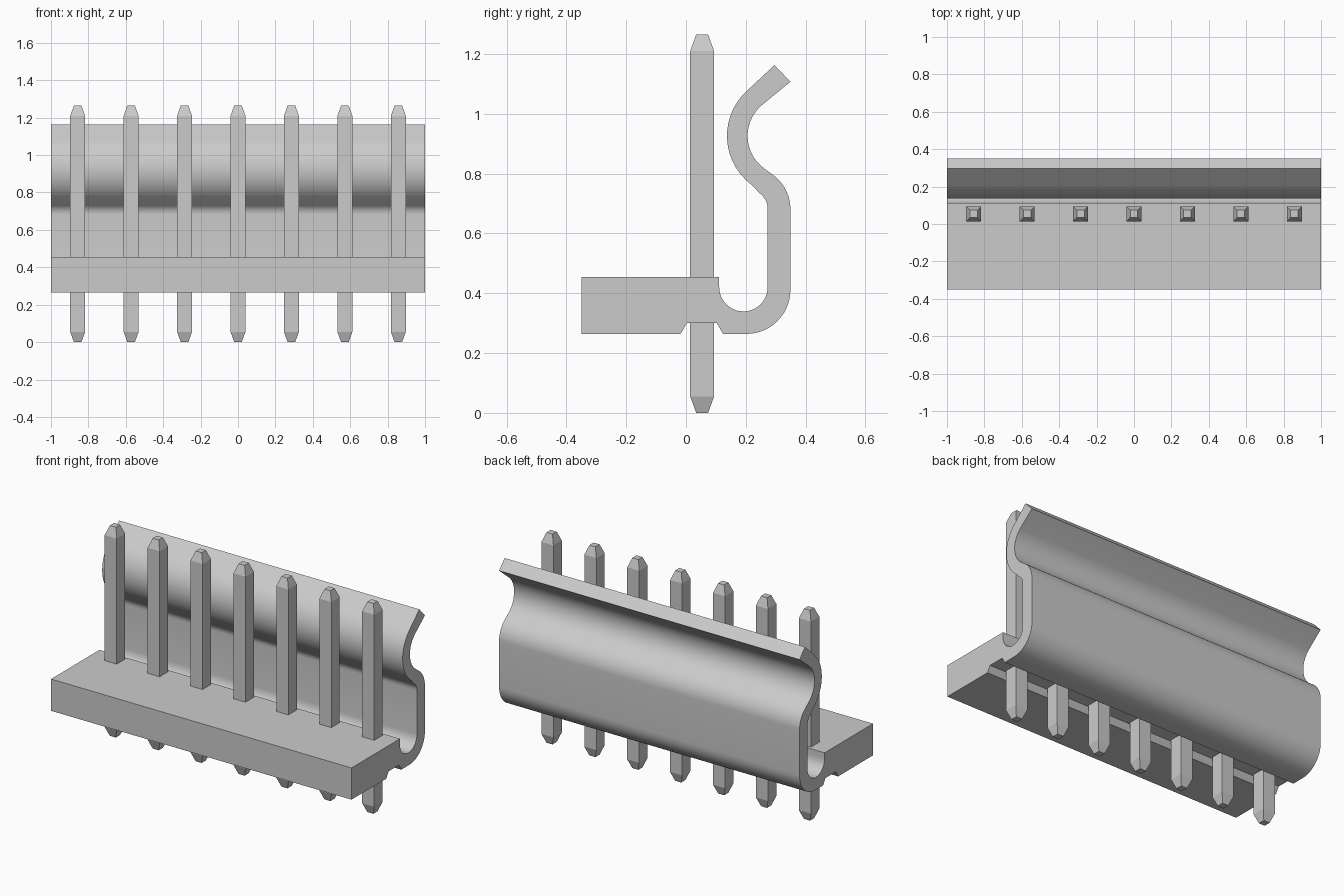
import bpy, bmesh
from math import cos, sin, radians

cube = bpy.data.objects.get("Cube")
if cube:
    bpy.data.objects.remove(cube, do_unlink=True)

grey = bpy.data.materials.new("light_grey")
grey.use_nodes = True
colour = (0.6, 0.6, 0.6, 1)
grey.diffuse_color = colour
grey.node_tree.nodes["Principled BSDF"].inputs["Base Color"].default_value = colour


def arc(cy, cz, r, start, end, steps=14):
    """Points along an arc in the side profile, angles in degrees."""
    angles = [radians(start + (end - start) * i / steps) for i in range(steps + 1)]
    return [(cy + r * cos(a), cz + r * sin(a)) for a in angles]


def finish(bm, name):
    bmesh.ops.recalc_face_normals(bm, faces=bm.faces)
    mesh = bpy.data.meshes.new(name)
    bm.to_mesh(mesh)
    bm.free()
    mesh.materials.append(grey)
    obj = bpy.data.objects.new(name, mesh)
    bpy.context.collection.objects.link(obj)
    return obj


# Housing: base block, U bend and springy S-shaped latch in one extruded profile
profile = [(-0.349, 0.455), (-0.349, 0.264), (-0.018, 0.264), (0.003, 0.3),
           (0.103, 0.3), (0.124, 0.264)]
profile += arc(0.202, 0.411, 0.147, -90, 0)       # outside of U bend
profile += arc(0.209, 0.682, 0.14, 0, 54)         # outside of shoulder
profile += arc(0.341, 0.926, 0.135, 234, 131)     # inside of latch hook
profile += [(0.349, 1.107), (0.296, 1.163)]       # lip
profile += arc(0.341, 0.926, 0.204, 131, 234)     # outside of latch hook
profile += arc(0.209, 0.682, 0.064, 54, 0)        # inside of shoulder
profile += arc(0.192, 0.42, 0.081, 0, -180)       # inside of U bend
profile += [(0.111, 0.455)]

bm = bmesh.new()
face = bm.faces.new([bm.verts.new((-1, y, z)) for y, z in profile])
extruded = bmesh.ops.extrude_face_region(bm, geom=[face], use_keep_orig=True)
new_verts = [g for g in extruded["geom"] if isinstance(g, bmesh.types.BMVert)]
bmesh.ops.translate(bm, verts=new_verts, vec=(2, 0, 0))
housing = finish(bm, "latch_housing")

bpy.ops.object.select_all(action="DESELECT")
housing.select_set(True)
bpy.context.view_layer.objects.active = housing
bpy.ops.object.shade_smooth_by_angle(angle=radians(30))


# Pins: square posts with tapered ends
def make_pin(name, x, y):
    bm = bmesh.new()
    rings = []
    for z, h in [(0, 0.02), (0.055, 0.04), (1.21, 0.04), (1.265, 0.02)]:
        corners = [(-h, -h), (h, -h), (h, h), (-h, h)]
        rings.append([bm.verts.new((x + dx, y + dy, z)) for dx, dy in corners])
    for low, high in zip(rings, rings[1:]):
        for i in range(4):
            j = (i + 1) % 4
            bm.faces.new((low[i], low[j], high[j], high[i]))
    bm.faces.new(rings[0])
    bm.faces.new(rings[-1])
    finish(bm, name)


PINS = 7
for n in range(PINS):
    make_pin(f"pin_{n + 1}", (n - (PINS - 1) / 2) * 2 / PINS, 0.054)
